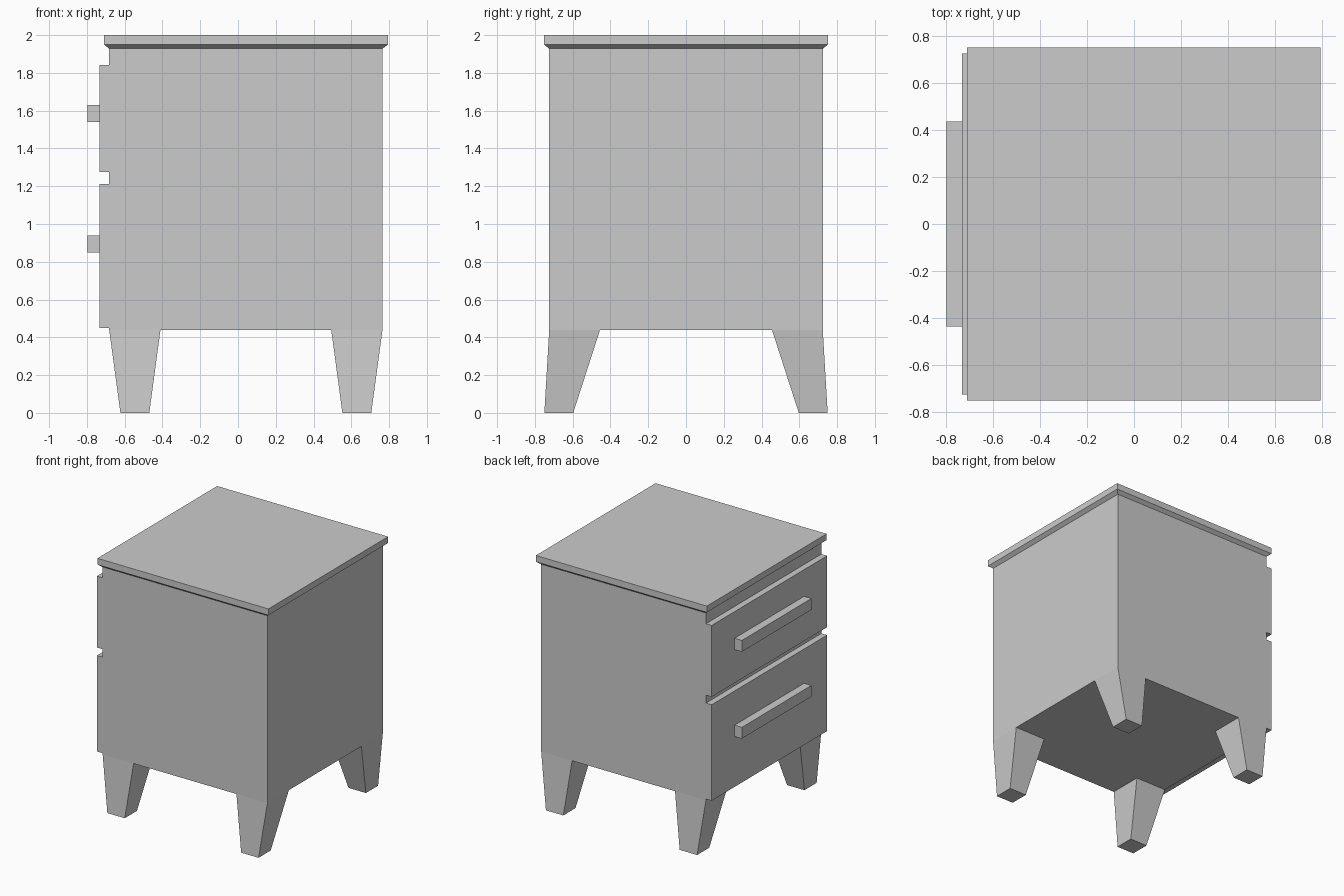
import bpy

if "Cube" in bpy.data.objects:
    bpy.data.objects.remove(bpy.data.objects["Cube"])


def frustum(name, low, high, z0, z1):
    """Four-sided solid between two rectangles given as (x0, x1, y0, y1)."""
    verts = []
    for (x0, x1, y0, y1), z in ((low, z0), (high, z1)):
        verts += [(x0, y0, z), (x1, y0, z), (x1, y1, z), (x0, y1, z)]
    faces = [(3, 2, 1, 0), (4, 5, 6, 7)]
    faces += [(i, (i + 1) % 4, (i + 1) % 4 + 4, i + 4) for i in range(4)]
    mesh = bpy.data.meshes.new(name)
    mesh.from_pydata(verts, [], faces)
    mesh.update()
    obj = bpy.data.objects.new(name, mesh)
    bpy.context.collection.objects.link(obj)
    return obj


def box(name, rect, z0, z1):
    return frustum(name, rect, rect, z0, z1)


# Cabinet body and overhanging top with a chamfered underside
BODY = (-0.682, 0.765, -0.724, 0.724)
TOP = (-0.709, 0.793, -0.751, 0.751)
box("cabinet_body", BODY, 0.44, 1.93)
frustum("top_chamfer", BODY, TOP, 1.928, 1.95)
box("top_panel", TOP, 1.95, 2.0)

# Drawer fronts with bar handles, on the -x side
for name, z0, z1, handle_z in (("lower", 0.45, 1.212, 0.895),
                               ("upper", 1.275, 1.842, 1.585)):
    box(name + "_drawer_front", (-0.732, -0.68, -0.724, 0.724), z0, z1)
    box(name + "_drawer_handle", (-0.796, -0.73, -0.436, 0.436),
        handle_z - 0.045, handle_z + 0.045)

# Four tapered legs, mirrored about the body centre
CX = (BODY[0] + BODY[1]) / 2


def leg_rect(sx, sy, x_in, x_out, y_in, y_out):
    xs = sorted((CX + sx * x_in, CX + sx * x_out))
    ys = sorted((sy * y_in, sy * y_out))
    return (*xs, *ys)


for sx, end in ((-1, "drawer_side"), (1, "rear_side")):
    for sy, side in ((-1, "near"), (1, "far")):
        frustum(f"leg_{end}_{side}",
                leg_rect(sx, sy, 0.511, 0.664, 0.597, 0.75),
                leg_rect(sx, sy, 0.452, 0.7235, 0.455, 0.724),
                0.0, 0.44)
